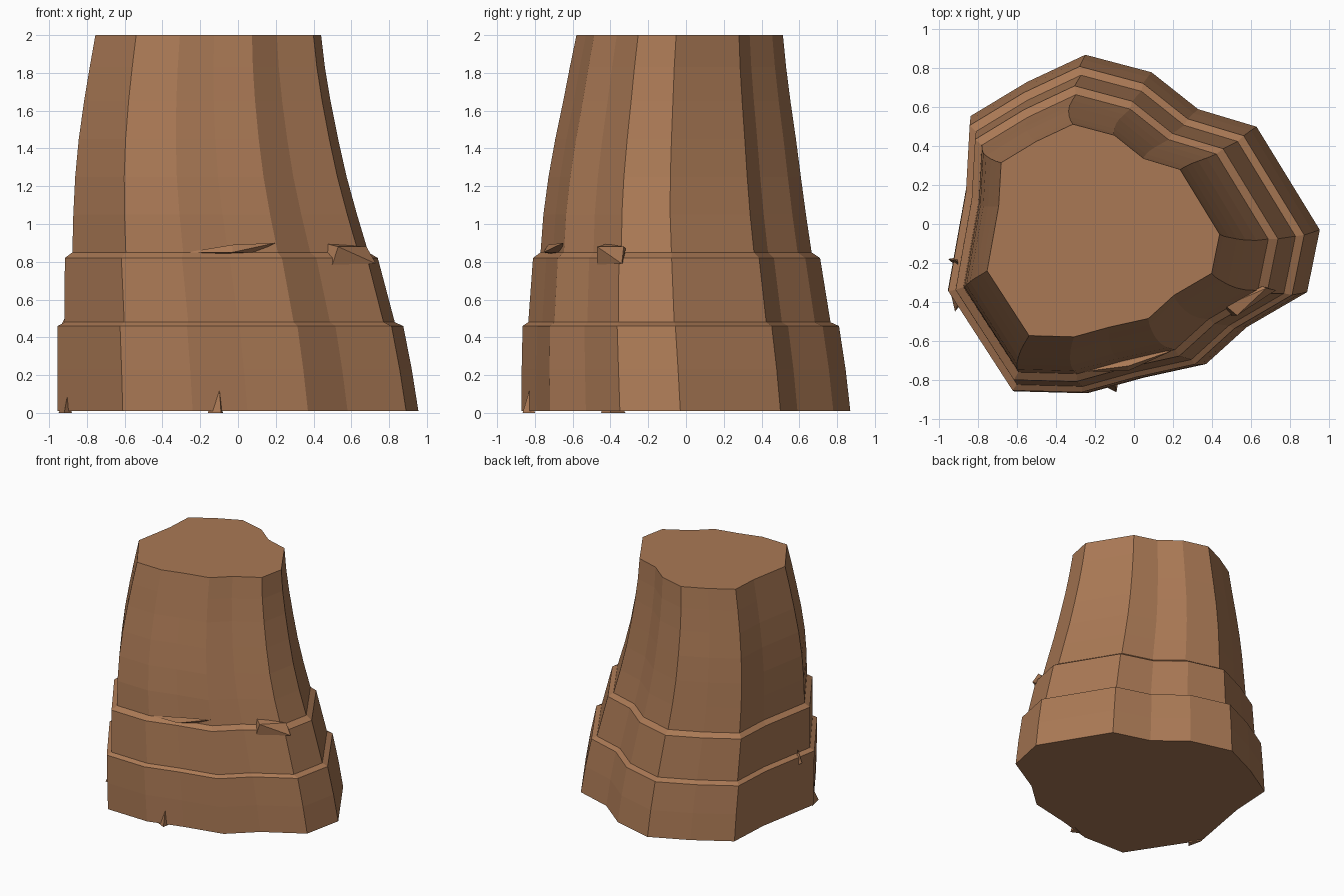
import bpy, bmesh

mat = bpy.data.materials.new("bark")
mat.diffuse_color = (0.40, 0.19, 0.09, 1)


def make_object(name, bm):
    bmesh.ops.recalc_face_normals(bm, faces=bm.faces)
    me = bpy.data.meshes.new(name)
    bm.to_mesh(me)
    bm.free()
    me.materials.append(mat)
    ob = bpy.data.objects.new(name, me)
    bpy.context.collection.objects.link(ob)
    return ob


def chip(name, points):
    """Small splinter: convex hull of a few points."""
    bm = bmesh.new()
    verts = [bm.verts.new(p) for p in points]
    bmesh.ops.convex_hull(bm, input=verts)
    return make_object(name, bm)


# Ground outline of the trunk, counter-clockwise
outline = [(0.955, -0.03), (0.63, 0.50), (0.33, 0.59), (0.09, 0.78),
           (-0.25, 0.87), (-0.55, 0.73), (-0.84, 0.555), (-0.86, 0.20),
           (-0.955, -0.33), (-0.61, -0.86), (-0.24, -0.87), (0.05, -0.79),
           (0.37, -0.72), (0.58, -0.53), (0.89, -0.35)]

# Rings: z, x min, x max, y min, y max (two stepped bark bands, then the taper)
rings = [(0.01, -0.955, 0.955, -0.87, 0.87),
         (0.23, -0.955, 0.92, -0.87, 0.845),
         (0.46, -0.955, 0.875, -0.865, 0.81),
         (0.48, -0.918, 0.83, -0.835, 0.765),
         (0.82, -0.917, 0.74, -0.81, 0.71),
         (0.85, -0.877, 0.69, -0.77, 0.665),
         (1.05, -0.872, 0.63, -0.755, 0.635),
         (1.25, -0.862, 0.575, -0.728, 0.608),
         (1.45, -0.843, 0.53, -0.692, 0.582),
         (1.65, -0.815, 0.49, -0.65, 0.553),
         (1.83, -0.785, 0.46, -0.615, 0.53),
         (2.00, -0.755, 0.44, -0.58, 0.513)]

# Trunk
bm = bmesh.new()
loops = []
for z, x0, x1, y0, y1 in rings:
    loops.append([bm.verts.new((x0 + (x + 0.955) / 1.91 * (x1 - x0),
                                y0 + (y + 0.87) / 1.74 * (y1 - y0), z))
                  for x, y in outline])
n = len(outline)
for a, b in zip(loops, loops[1:]):
    for i in range(n):
        j = (i + 1) % n
        bm.faces.new((a[i], a[j], b[j], b[i]))
bm.faces.new(loops[0][::-1])
bm.faces.new(loops[-1])
make_object("trunk", bm)

# Splinters around the foot
chip("front_splinter", [(-0.16, -0.83, 0), (-0.09, -0.865, 0),
                        (-0.08, -0.80, 0), (-0.10, -0.82, 0.15)])
chip("left_splinter", [(-0.95, -0.32, 0), (-0.92, -0.45, 0),
                       (-0.88, -0.40, 0), (-0.90, -0.40, 0.11)])
chip("side_splinter", [(-0.955, -0.18, 0.42), (-0.90, -0.17, 0.38),
                       (-0.90, -0.23, 0.42), (-0.91, -0.19, 0.52)])

# Bark chip on the upper ledge
chip("ledge_chip", [(0.46, -0.43, 0.83), (0.47, -0.42, 0.895),
                    (0.53, -0.47, 0.88), (0.50, -0.47, 0.785),
                    (0.68, -0.33, 0.88), (0.66, -0.32, 0.87),
                    (0.73, -0.34, 0.79), (0.64, -0.33, 0.79)])

# Thin flake along the front of the upper ledge
chip("front_flake", [(-0.27, -0.76, 0.85), (-0.03, -0.755, 0.85),
                     (-0.03, -0.73, 0.89), (0.20, -0.65, 0.90),
                     (0.10, -0.66, 0.85), (-0.10, -0.70, 0.84)])
